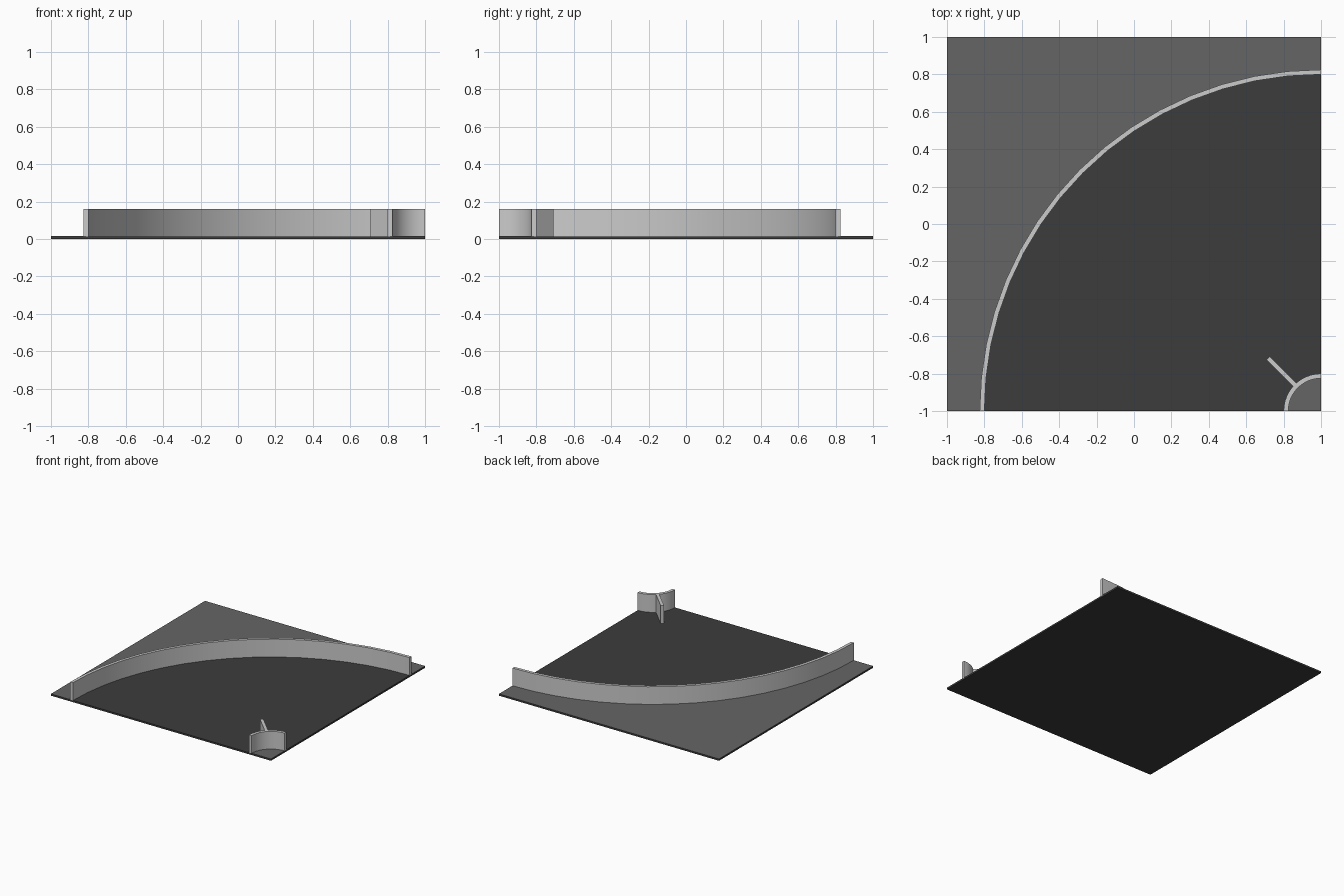
import bpy, bmesh
from math import cos, sin, pi, radians

if "Cube" in bpy.data.objects:
    bpy.data.objects.remove(bpy.data.objects["Cube"])

CX, CY = 1.0, -1.0          # centre of the bend
R_IN, R_OUT, T = 0.2, 1.8, 0.025
Z_SLAB, Z_TOP = 0.014, 0.16
SEG = 16


def material(name, v):
    m = bpy.data.materials.new(name)
    m.diffuse_color = (v, v, v, 1)
    m.use_nodes = True
    m.node_tree.nodes["Principled BSDF"].inputs["Base Color"].default_value = m.diffuse_color
    return m


def arc(r, n=SEG):
    """Quarter circle from the right edge round to the front edge."""
    return [(CX - r * sin(pi / 2 * i / n), CY + r * cos(pi / 2 * i / n))
            for i in range(n + 1)]


def prism(name, pts, z0, z1, mat=None, smooth=False):
    """Extrude a flat outline between two heights."""
    bm = bmesh.new()
    face = bm.faces.new([bm.verts.new((x, y, z0)) for x, y in pts])
    ext = bmesh.ops.extrude_face_region(bm, geom=[face])
    for g in ext["geom"]:
        if isinstance(g, bmesh.types.BMVert):
            g.co.z = z1
    bmesh.ops.recalc_face_normals(bm, faces=bm.faces)
    me = bpy.data.meshes.new(name)
    bm.to_mesh(me)
    bm.free()
    ob = bpy.data.objects.new(name, me)
    bpy.context.collection.objects.link(ob)
    if mat:
        me.materials.append(mat)
    if smooth:
        bpy.context.view_layer.objects.active = ob
        ob.select_set(True)
        bpy.ops.object.shade_smooth_by_angle(angle=radians(30))
        ob.select_set(False)
    return ob


def curved_wall(name, r0, r1):
    return prism(name, arc(r0) + arc(r1)[::-1], 0.005, Z_TOP, smooth=True)


road_mat = material("road_dark", 0.045)
verge_mat = material("verge_grey", 0.13)

# Dark road slab
prism("road_slab", [(-1, -1), (1, -1), (1, 1), (-1, 1)], 0, Z_SLAB, road_mat)

# Lighter verges outside and inside the bend
prism("outer_verge", arc(R_OUT + T / 2) + [(-1, -1), (-1, 1), (1, 1)],
      Z_SLAB, Z_SLAB + 0.001, verge_mat)
prism("inner_verge", arc(R_IN - T / 2) + [(CX, CY)],
      Z_SLAB, Z_SLAB + 0.001, verge_mat)

# Curved walls
curved_wall("outer_wall", R_OUT, R_OUT + T)
curved_wall("inner_wall", R_IN - T, R_IN)

# Diagonal fin on the inner wall
d, h = 0.5 ** 0.5, T / 2
fin = [(CX - d * r + d * s, CY + d * r + d * s)
       for r, s in ((R_IN - h, -h), (R_IN - h, h), (0.4, h), (0.4, -h))]
prism("diagonal_fin", fin, 0.005, Z_TOP)
